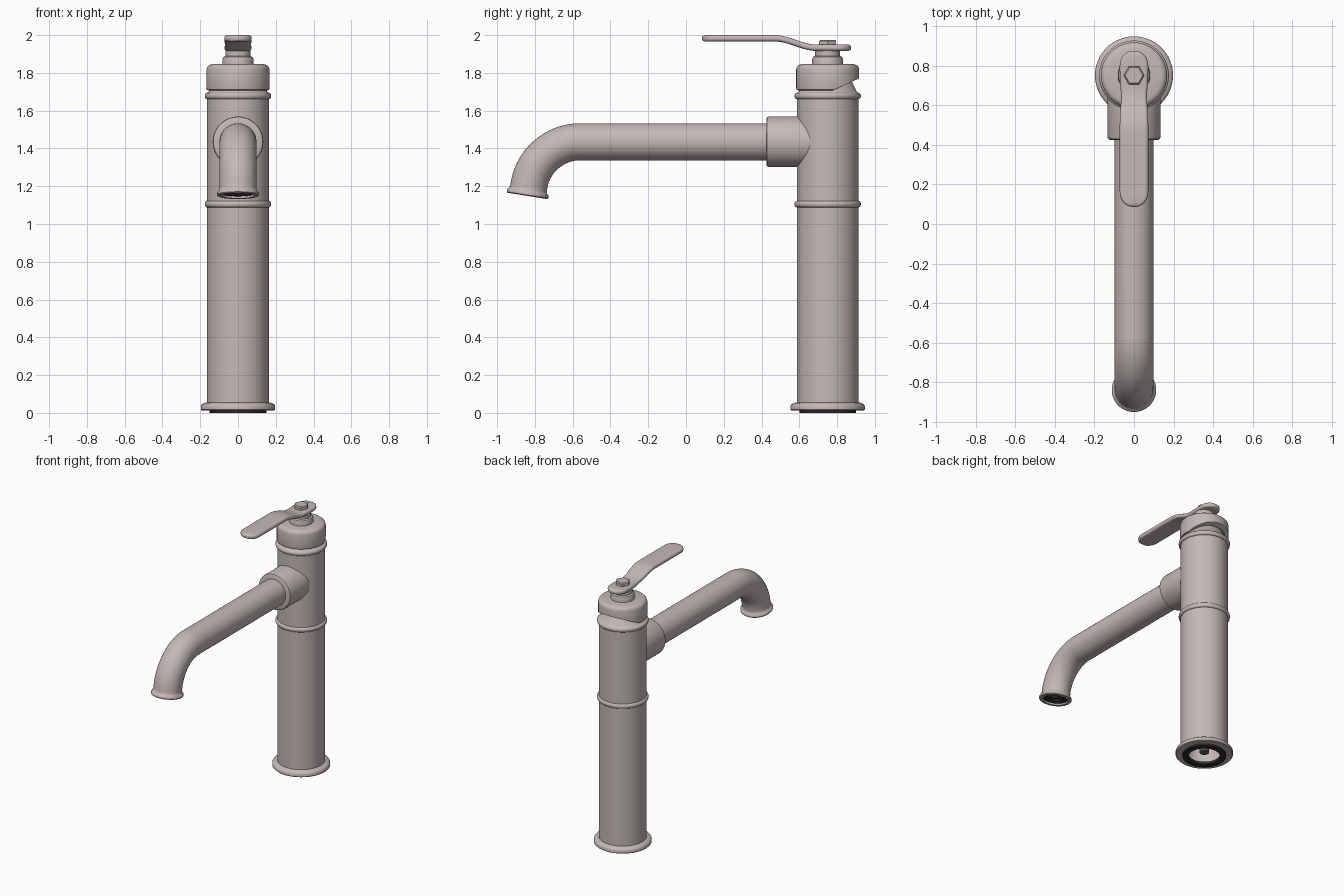
import bpy, bmesh, math
from mathutils import Vector

if "Cube" in bpy.data.objects:
    bpy.data.objects.remove(bpy.data.objects["Cube"])

CY = 0.75          # y of the column axis
SEG = 64


def material(name, rgb):
    m = bpy.data.materials.new(name)
    m.diffuse_color = (*rgb, 1)
    m.use_nodes = True
    m.node_tree.nodes["Principled BSDF"].inputs["Base Color"].default_value = m.diffuse_color
    return m


METAL = material("warm grey metal", (0.55, 0.485, 0.475))
DARK = material("dark rubber", (0.025, 0.025, 0.025))
SHADE = material("dark grey", (0.10, 0.095, 0.09))


def finish(bm, name, mat, angle=35):
    bmesh.ops.recalc_face_normals(bm, faces=bm.faces)
    me = bpy.data.meshes.new(name)
    bm.to_mesh(me)
    bm.free()
    me.materials.append(mat)
    me.shade_smooth()
    me.set_sharp_from_angle(angle=math.radians(angle))
    ob = bpy.data.objects.new(name, me)
    bpy.context.collection.objects.link(ob)
    return ob


def skin(bm, loops, close=False):
    """Bridge equal loops of points; cap both ends, or join last to first."""
    vs = [[bm.verts.new(p) for p in l] for l in loops]
    n = len(vs[0])
    pairs = list(zip(vs, vs[1:])) + ([(vs[-1], vs[0])] if close else [])
    for a, b in pairs:
        for i in range(n):
            j = (i + 1) % n
            bm.faces.new((a[i], a[j], b[j], b[i]))
    if not close:
        bm.faces.new(vs[0])
        bm.faces.new(vs[-1])


def rings(stations, seg=SEG, x=0.0):
    """Stations (y, z, tilt, r): tilt 0 points up, 90 points forward."""
    out = []
    for y, z, tilt, r in stations:
        t = math.radians(tilt)
        d = Vector((0, -math.sin(t), math.cos(t)))
        u = Vector((1, 0, 0))
        v = d.cross(u)
        out.append([Vector((x, y, z)) + r * (math.cos(2 * math.pi * i / seg) * u
                    + math.sin(2 * math.pi * i / seg) * v) for i in range(seg)])
    return out


def lathe(name, profile, mat=METAL, seg=SEG, close=False):
    bm = bmesh.new()
    skin(bm, rings([(CY, z, 0, r) for r, z in profile], seg), close)
    return finish(bm, name, mat)


def bead(r, z, h, bulge):
    return [(r + bulge * math.sin(math.pi * i / 8), z - h * math.cos(math.pi * i / 8))
            for i in range(9)]


# column with base flange, two beads, sloping shoulder and hollow foot
R = 0.163
column = [(0.03, 0.16), (0.135, 0.16), (0.135, 0.013), (0.192, 0.013), (0.197, 0.018),
          (0.197, 0.036), (0.193, 0.044), (0.180, 0.052), (R, 0.056)]
column += bead(R, 1.105, 0.017, 0.013) + bead(R, 1.678, 0.017, 0.013)
column += [(0.155, 1.70), (0.118, 1.775), (0.02, 1.79)]
lathe("column", column)

# foot gasket and the threaded stem within
lathe("foot_gasket", [(0.108, 0.0), (0.15, 0.0), (0.15, 0.02), (0.108, 0.02)], DARK, close=True)
lathe("foot_stem", [(0.032, 0.03), (0.032, 0.17)], SHADE, seg=16)

# rotating cap, its lower back sliced at a slant
bm = bmesh.new()
cap = [(0.135, 1.76), (0.157, 1.708), (0.165, 1.711), (0.167, 1.72), (0.167, 1.818), (0.163, 1.832),
       (0.152, 1.842), (0.138, 1.846), (0.03, 1.846)]
skin(bm, rings([(CY, z, 0, r) for r, z in cap]))
cut = bmesh.ops.bisect_plane(bm, geom=bm.verts[:] + bm.edges[:] + bm.faces[:],
                             plane_co=(0, 0.76, 1.70), plane_no=(0, 0.41, -0.91), clear_outer=True)
edges = [g for g in cut["geom_cut"] if isinstance(g, bmesh.types.BMEdge)]
bmesh.ops.holes_fill(bm, edges=edges, sides=0)
finish(bm, "cap", METAL)

# neck below the lever, and the hex nut above it
lathe("neck", [(0.082, 1.84), (0.082, 1.872), (0.077, 1.884), (0.066, 1.89), (0.066, 1.922)])
lathe("lever_nut", [(0.052, 1.94), (0.052, 1.968), (0.045, 1.975)], seg=6)

# lever: rounded flat bar with an S bend
bm = bmesh.new()
Y0, Y1, W = 0.085, 0.875, 0.072
ys = [Y0 + W * (1 - math.cos(math.pi / 2 * i / 10)) for i in range(10)]
ys[0] += 0.0006
ys += [0.16 + 0.02 * i for i in range(32)]
ys += [Y1 - W * (1 - math.cos(math.pi / 2 * i / 10)) for i in range(10, 0, -1)] + [Y1 - 0.0006]
loops = []
for y in sorted(ys):
    d = min(y - Y0, Y1 - y, W)
    w = math.sqrt(max(W * W - (W - d) ** 2, 0))
    w *= 1 - 0.1 * math.exp(-((y - 0.64) / 0.06) ** 2)
    s = min(max((0.69 - y) / 0.22, 0), 1)
    s = s * s * (3 - 2 * s)
    z = 1.933 + 0.05 * s
    t = 0.017 * min(1, 0.35 + 0.65 * math.sqrt(min(d / 0.015, 1)))
    e = min(t, w)
    pts = []
    for cx, cz, a0 in ((1, 1, 0), (-1, 1, 90), (-1, -1, 180), (1, -1, 270)):
        for k in range(5):
            a = math.radians(a0 + 22.5 * k * 0.98 + 0.9)
            pts.append((cx * (w - e) + e * math.cos(a), y,
                        z + cz * t * 0.15 + 0.85 * t * math.sin(a)))
    loops.append(pts)
skin(bm, loops)
finish(bm, "lever", METAL, 50)

# spout collar
SZ = 1.435
bm = bmesh.new()
skin(bm, rings([(y, SZ, 90, r) for y, r in
                ((0.70, 0.134), (0.44, 0.134), (0.430, 0.131), (0.425, 0.122), (0.425, 0.09))]))
finish(bm, "spout_collar", METAL)

# spout: straight tube, bend, flared lip and recessed mouth
B, END = 0.275, 171
path = [(0.60, SZ, 90, 0.098)]
for i in range(25):
    a = 90 + (END - 90) * i / 24
    t = math.radians(a - 90)
    path.append((-0.56 - B * math.sin(t), SZ - B * (1 - math.cos(t)), a, 0.098))
ey, ez = path[-1][:2]
t = math.radians(END)


def tip(s, r):
    return (ey - s * math.sin(t), ez + s * math.cos(t), END, r)


path += [tip(s, r) for s, r in ((0.018, 0.098), (0.026, 0.101), (0.032, 0.108), (0.040, 0.112),
                                (0.050, 0.111), (0.055, 0.106), (0.055, 0.085), (0.03, 0.084))]
bm = bmesh.new()
skin(bm, rings(path))
finish(bm, "spout", METAL)

# aerator: dark disc with concentric ribs
bm = bmesh.new()
skin(bm, rings([tip(0.02, 0.083), tip(0.044, 0.083), tip(0.044, 0.072), tip(0.036, 0.07),
                tip(0.036, 0.02)], 48))
finish(bm, "aerator", DARK)
for k, r in enumerate((0.028, 0.052)):
    bm = bmesh.new()
    skin(bm, rings([tip(0.034, r), tip(0.042, r), tip(0.042, r - 0.008), tip(0.034, r - 0.008)], 40),
         close=True)
    finish(bm, f"aerator_rib_{k + 1}", SHADE)
